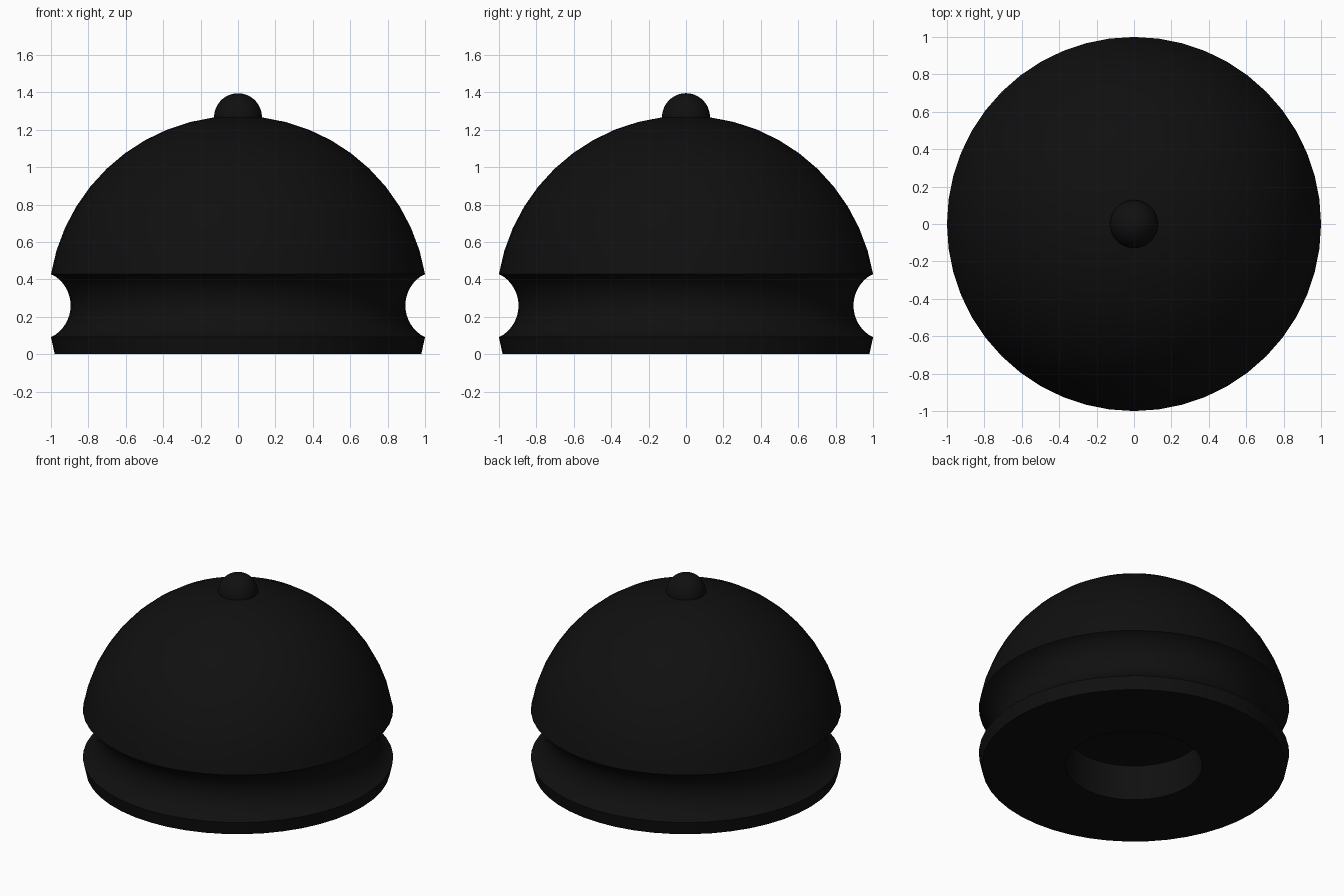
import bpy, bmesh, math

if "Cube" in bpy.data.objects:
    bpy.data.objects.remove(bpy.data.objects["Cube"])

SEGMENTS = 48
CENTRE_Z, DOME_R = 0.26, 1.014      # big sphere
GROOVE_X, GROOVE_R = 1.085, 0.19    # round groove cut into its equator
KNOB_Z, KNOB_R = 1.267, 0.128

black = bpy.data.materials.new("soft_black")
black.diffuse_color = (0.005, 0.005, 0.005, 1)
black.use_nodes = True
black.node_tree.nodes["Principled BSDF"].inputs["Base Color"].default_value = black.diffuse_color


def arc(cx, cz, r, start, end, steps):
    """Points of a circular arc in the x-z plane, angles in degrees."""
    pts = []
    for i in range(steps + 1):
        a = math.radians(start + (end - start) * i / steps)
        pts.append((cx + r * math.cos(a), cz + r * math.sin(a)))
    return pts


def lathe(name, profile):
    """Turn an (radius, height) profile around the z axis."""
    bm = bmesh.new()
    verts = [bm.verts.new((max(x, 0.0), 0, z)) for x, z in profile]
    edges = [bm.edges.new(pair) for pair in zip(verts, verts[1:])]
    bmesh.ops.spin(bm, geom=verts + edges, cent=(0, 0, 0), axis=(0, 0, 1),
                   angle=math.tau, steps=SEGMENTS, use_merge=True)
    bmesh.ops.remove_doubles(bm, verts=bm.verts, dist=1e-4)
    bmesh.ops.recalc_face_normals(bm, faces=bm.faces)
    mesh = bpy.data.meshes.new(name)
    bm.to_mesh(mesh)
    bm.free()
    mesh.materials.append(black)
    obj = bpy.data.objects.new(name, mesh)
    bpy.context.collection.objects.link(obj)
    bpy.ops.object.select_all(action='DESELECT')
    obj.select_set(True)
    bpy.context.view_layer.objects.active = obj
    bpy.ops.object.shade_smooth_by_angle(angle=math.radians(30))
    return obj


# Angle on the sphere where the groove edge (radius 1) sits
rim = math.degrees(math.acos(1.0 / DOME_R))
# Angle on the groove circle where it meets the sphere
lip = math.degrees(math.acos((1.0 - GROOVE_X) / GROOVE_R))
base_angle = -math.degrees(math.asin(CENTRE_Z / DOME_R))

# Body: blind hole below, flat base, lower rim, groove, dome
body_profile = [(0, 0.25), (0.44, 0.25), (0.44, 0)]
body_profile += arc(0, CENTRE_Z, DOME_R, base_angle, -rim, 1)
body_profile += arc(GROOVE_X, CENTRE_Z, GROOVE_R, 360 - lip, lip, 16)[1:-1]
body_profile += arc(0, CENTRE_Z, DOME_R, rim, 90, 11)
lathe("grooved_dome", body_profile)

# Knob on top
lathe("top_knob", arc(0, KNOB_Z, KNOB_R, -90, 90, 24))
